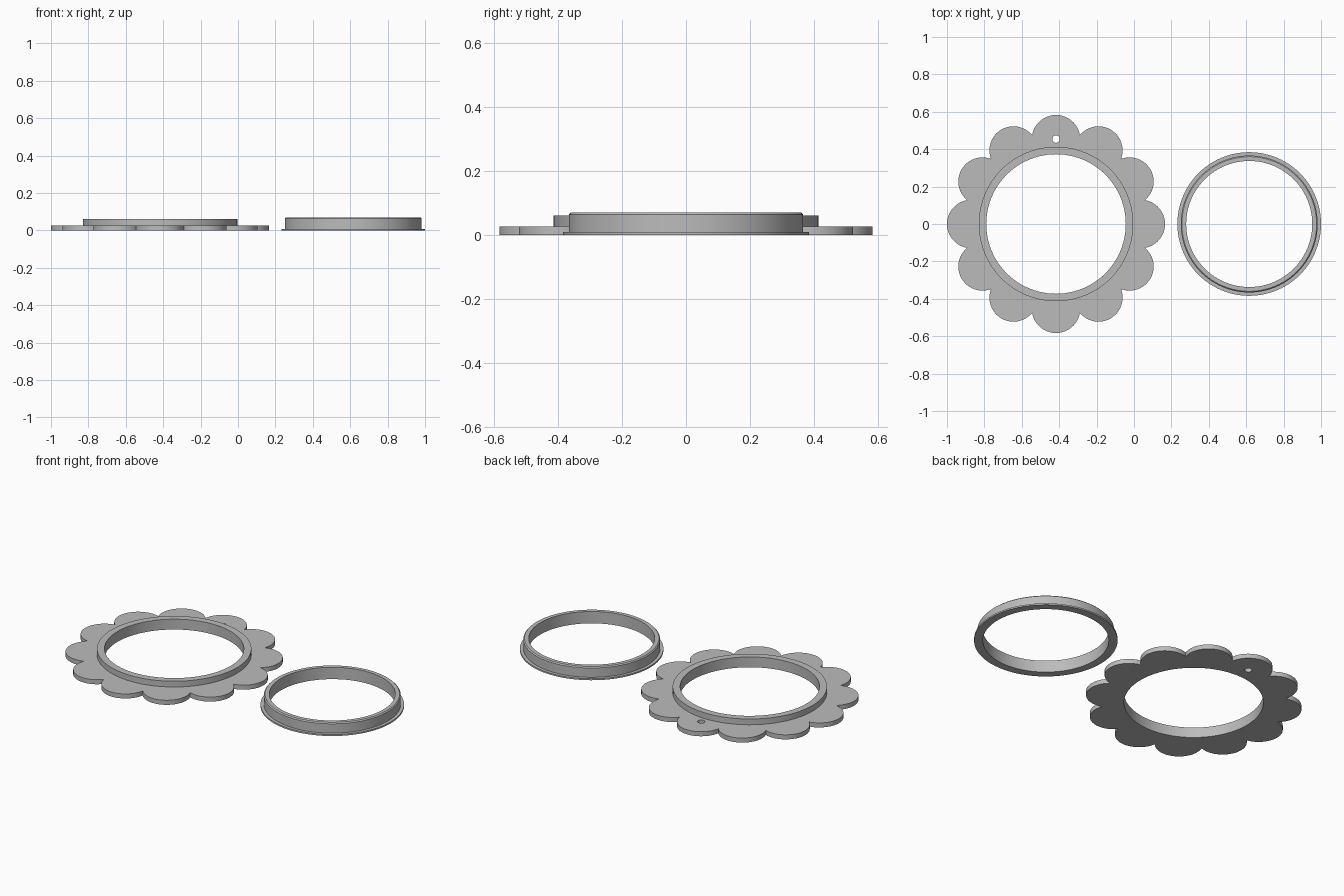
import bpy
import bmesh
from math import sin, cos, pi, sqrt, atan2, radians

if "Cube" in bpy.data.objects:
    bpy.data.objects.remove(bpy.data.objects["Cube"], do_unlink=True)

grey = bpy.data.materials.new("plain_grey")
grey.use_nodes = True
GREY = (0.5, 0.5, 0.5, 1)
grey.diffuse_color = GREY
grey.node_tree.nodes["Principled BSDF"].inputs["Base Color"].default_value = GREY

SEGMENTS = 96
FLOWER_X, RING_X = -0.417, 0.616
HOLE_R = 0.373
PLATE_H = 0.027


def finish(name, bm, x):
    bmesh.ops.recalc_face_normals(bm, faces=bm.faces)
    mesh = bpy.data.meshes.new(name)
    bm.to_mesh(mesh)
    bm.free()
    mesh.materials.append(grey)
    obj = bpy.data.objects.new(name, mesh)
    obj.location.x = x
    bpy.context.collection.objects.link(obj)
    bpy.ops.object.select_all(action="DESELECT")
    obj.select_set(True)
    bpy.context.view_layer.objects.active = obj
    bpy.ops.object.shade_smooth_by_angle(angle=radians(25))
    return obj


def circle(radius, count, cy=0.0):
    return [(radius * cos(2 * pi * i / count), cy + radius * sin(2 * pi * i / count))
            for i in range(count)]


def lathe(name, profile, x):
    """Turn a closed (radius, z) profile around the vertical axis."""
    bm = bmesh.new()
    rings = [[bm.verts.new((px, py, z)) for px, py in circle(r, SEGMENTS)]
             for r, z in profile]
    for a, b in zip(rings, rings[1:] + rings[:1]):
        for i in range(SEGMENTS):
            j = (i + 1) % SEGMENTS
            bm.faces.new((a[i], a[j], b[j], b[i]))
    return finish(name, bm, x)


def plate(name, loops, height, x):
    """Extrude an outline with holes."""
    bm = bmesh.new()
    for loop in loops:
        verts = [bm.verts.new((px, py, 0)) for px, py in loop]
        for a, b in zip(verts, verts[1:] + verts[:1]):
            bm.edges.new((a, b))
    bmesh.ops.triangle_fill(bm, edges=bm.edges[:], use_beauty=True)
    result = bmesh.ops.extrude_face_region(bm, geom=bm.faces[:], use_keep_orig=True)
    top = [g for g in result["geom"] if isinstance(g, bmesh.types.BMVert)]
    bmesh.ops.translate(bm, verts=top, vec=(0, 0, height))
    return finish(name, bm, x)


def flower_outline(petals, dist, radius, steps):
    """Outer arcs of overlapping circles, meeting in sharp notches."""
    half = pi / petals
    notch = dist * cos(half) + sqrt(radius ** 2 - (dist * sin(half)) ** 2)
    sweep = atan2(notch * sin(half), notch * cos(half) - dist)
    points = []
    for p in range(petals):
        turn = 2 * half * p
        for s in range(steps):
            t = turn - sweep + 2 * sweep * s / steps
            points.append((dist * cos(turn) + radius * cos(t),
                           dist * sin(turn) + radius * sin(t)))
    return points


# Scalloped plate with centre opening and a hanging hole in the back petal
PETAL_DIST = 0.454
plate("flower_plate",
      [flower_outline(12, PETAL_DIST, 0.129, 24),
       circle(HOLE_R, SEGMENTS),
       circle(0.02, 24, PETAL_DIST)],
      PLATE_H, FLOWER_X)

# Raised collar around the opening
lathe("flower_collar",
      [(HOLE_R, PLATE_H), (0.413, PLATE_H), (0.413, 0.061), (HOLE_R, 0.061)],
      FLOWER_X)

# Separate insert ring with a thin flange and a chamfered top
lathe("insert_ring",
      [(0.337, 0), (0.384, 0), (0.384, 0.009), (0.366, 0.009),
       (0.366, 0.064), (0.36, 0.07), (0.337, 0.07)],
      RING_X)
